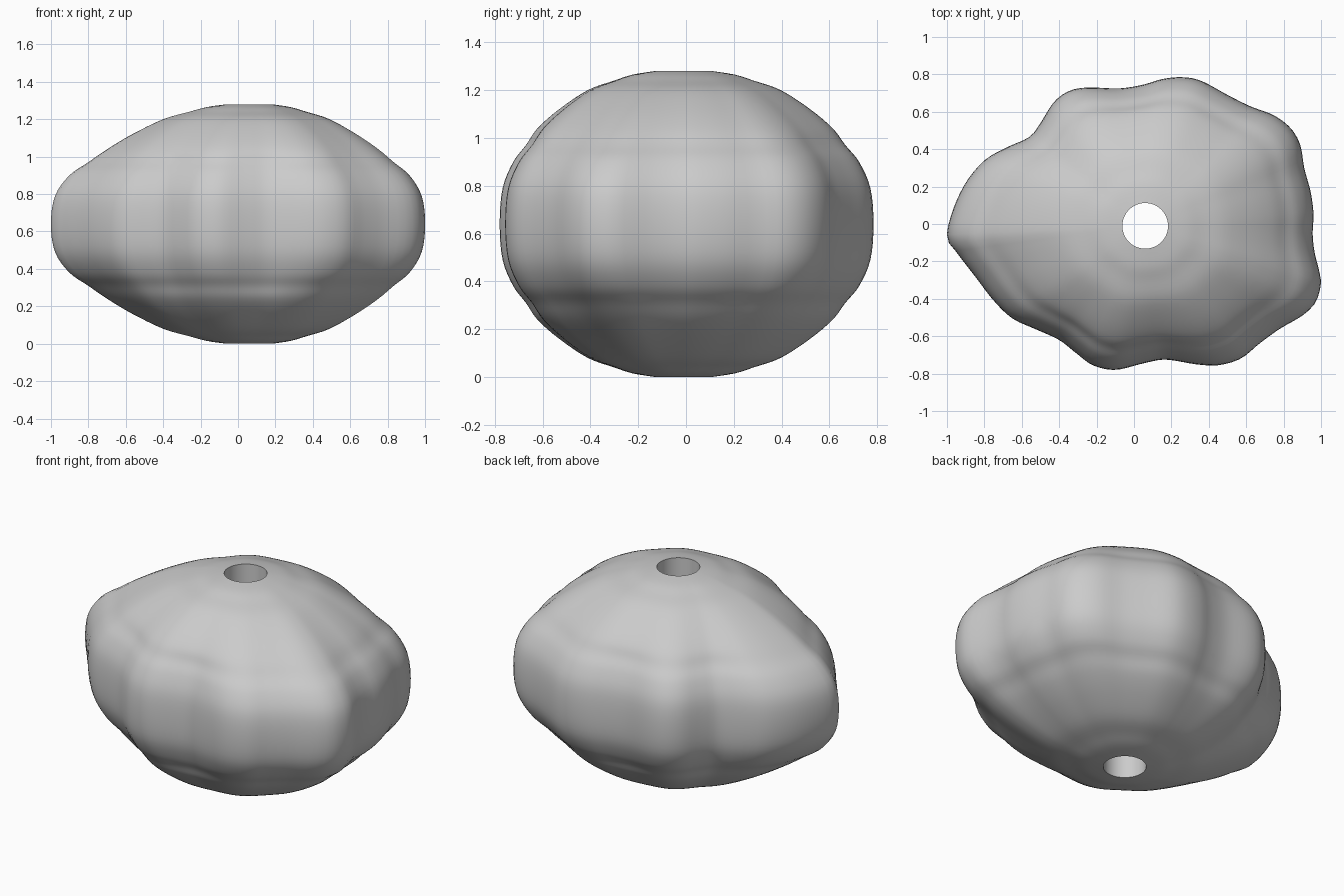
import bpy, bmesh, math
from mathutils import Vector

if "Cube" in bpy.data.objects:
    bpy.data.objects.remove(bpy.data.objects["Cube"])

CX, CY, MID = 0.06, -0.01, 0.64   # hole axis and mid height
HOLE = 0.122                      # hole radius
SEG = 144

# Lobed outline of the widest section (x, y)
OUTLINE = [(-1, -.07), (-.97, .07), (-.9, .22), (-.8, .34), (-.68, .41), (-.56, .465),
           (-.5, .54), (-.43, .65), (-.35, .71), (-.25, .73), (-.08, .725), (.05, .745),
           (.15, .775), (.26, .785), (.36, .765), (.5, .69), (.62, .63), (.75, .58),
           (.84, .51), (.89, .42), (.91, .3), (.945, .17), (.96, .05), (.955, -.05),
           (.965, -.15), (.99, -.25), (1, -.32), (.97, -.42), (.9, -.49), (.78, -.56),
           (.67, -.64), (.57, -.72), (.45, -.755), (.33, -.75), (.17, -.725), (.05, -.745),
           (-.1, -.78), (-.22, -.755), (-.31, -.69), (-.4, -.62), (-.52, -.565),
           (-.65, -.505), (-.75, -.41), (-.85, -.28), (-.95, -.15)]

# Height from the middle, round part of the radius, share of the lobed outline
PROFILE = [(.64, HOLE, 0), (.625, .185, .04), (.6, .225, .09), (.56, .264, .185),
           (.48, .265, .34), (.4, .24, .49), (.33, .14, .68), (.26, .06, .85),
           (.15, .015, .965), (0, 0, 1)]


def spline(p, q, r, s, t):
    """Smooth curve through q and r."""
    return 0.5 * (2 * q + (r - p) * t + (2 * p - 5 * q + 4 * r - s) * t * t
                  + (3 * q - p - 3 * r + s) * t ** 3)


# Outline resampled as a radius at even angles
pts = [Vector((x - CX, y - CY)) for x, y in OUTLINE]
n = len(pts)
polar = []
for i in range(n):
    for k in range(8):
        v = spline(pts[i - 1], pts[i], pts[(i + 1) % n], pts[(i + 2) % n], k / 8)
        polar.append((math.atan2(v.y, v.x) % math.tau, v.length))
polar.sort()
polar = [(polar[-1][0] - math.tau, polar[-1][1])] + polar + [(polar[0][0] + math.tau, polar[0][1])]


def radius(a):
    for (a0, r0), (a1, r1) in zip(polar, polar[1:]):
        if a0 <= a <= a1:
            return r0 + (r1 - r0) * (a - a0) / max(a1 - a0, 1e-9)


angles = [math.tau * i / SEG for i in range(SEG)]
lobes = [radius(a) for a in angles]

# Full profile, mirrored below the middle and refined
half = [Vector(p) for p in PROFILE]
full = half + [Vector((-p.x, p.y, p.z)) for p in reversed(half[:-1])]
rows = []
for i in range(len(full) - 1):
    p, s = full[max(i - 1, 0)], full[min(i + 2, len(full) - 1)]
    rows += [spline(p, full[i], full[i + 1], s, k / 4) for k in range(4)]
rows.append(full[-1])

# Bead body: stacked rings, closed through the hole wall
bm = bmesh.new()
rings = []
for h, a, b in rows:
    rings.append([bm.verts.new((CX + (a + b * r) * math.cos(t), CY + (a + b * r) * math.sin(t), MID + h))
                  for t, r in zip(angles, lobes)])
for j, upper in enumerate(rings):
    lower = rings[(j + 1) % len(rings)]
    for i in range(SEG):
        k = (i + 1) % SEG
        bm.faces.new((upper[i], lower[i], lower[k], upper[k]))
bmesh.ops.recalc_face_normals(bm, faces=bm.faces)
mesh = bpy.data.meshes.new("bead_body")
bm.to_mesh(mesh)
bm.free()

grey = bpy.data.materials.new("light grey")
grey.diffuse_color = (0.6, 0.6, 0.6, 1)
grey.use_nodes = True
grey.node_tree.nodes["Principled BSDF"].inputs["Base Color"].default_value = grey.diffuse_color
mesh.materials.append(grey)
bead = bpy.data.objects.new("bead_body", mesh)
bpy.context.collection.objects.link(bead)
bpy.context.view_layer.objects.active = bead
bead.select_set(True)
bpy.ops.object.shade_smooth_by_angle(angle=math.radians(40))
